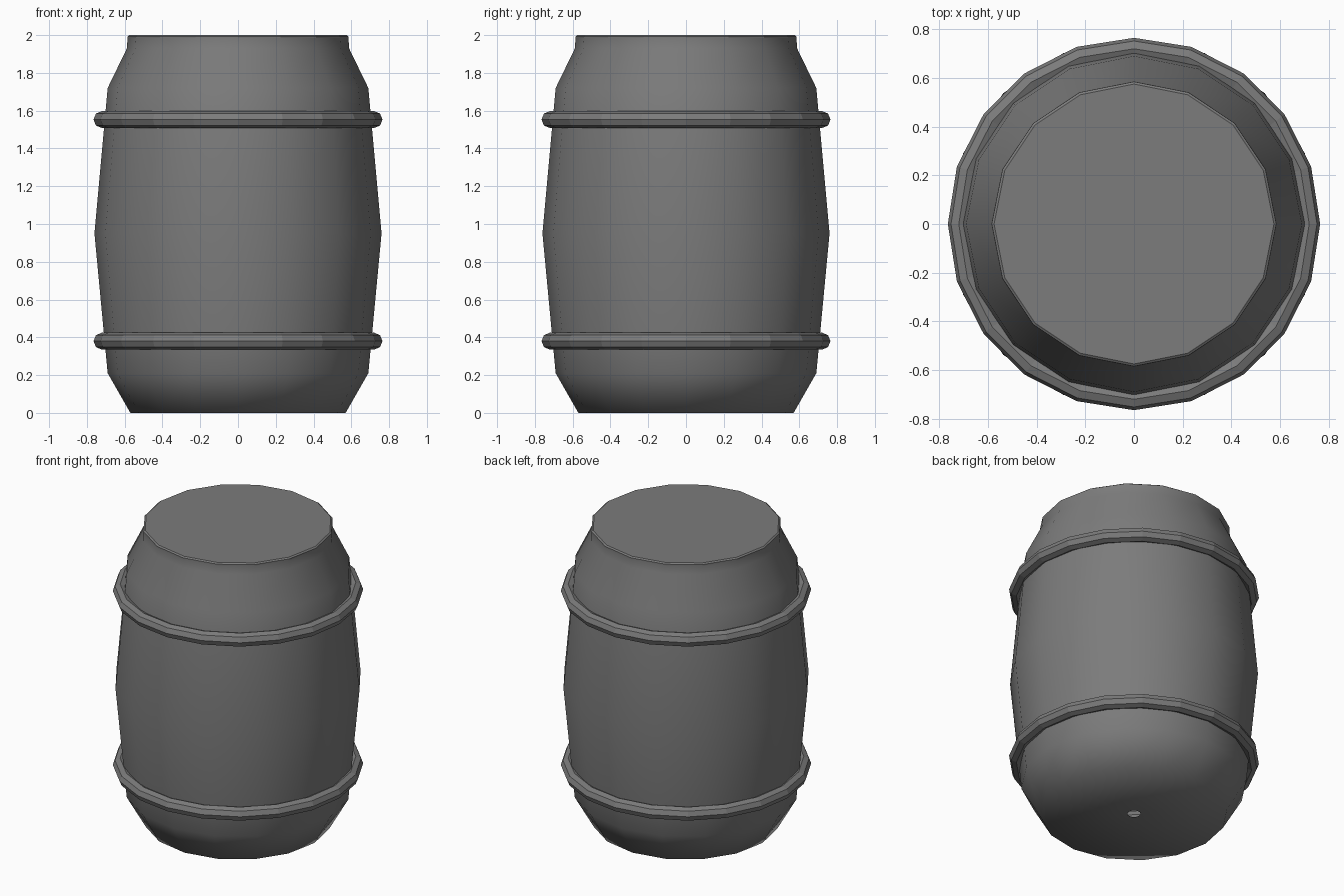
import bpy
import math

cube = bpy.data.objects.get("Cube")
if cube:
    bpy.data.objects.remove(cube, do_unlink=True)

grey = bpy.data.materials.new("dark grey")
grey.use_nodes = True
colour = (0.2, 0.2, 0.2, 1)
grey.diffuse_color = colour
grey.node_tree.nodes["Principled BSDF"].inputs["Base Color"].default_value = colour


def lathe(name, profile, sides, closed=False, cap=False, smooth=False):
    """Spin a (radius, height) profile round z, counter-clockwise profile outward."""
    verts, faces = [], []
    for r, z in profile:
        for i in range(sides):
            a = 2 * math.pi * i / sides
            verts.append((r * math.cos(a), r * math.sin(a), z))
    rows = len(profile)
    for k in range(rows if closed else rows - 1):
        low, high = k * sides, (k + 1) % rows * sides
        for i in range(sides):
            j = (i + 1) % sides
            faces.append((low + i, low + j, high + j, high + i))
    if cap:
        faces.append(tuple(range((rows - 1) * sides, rows * sides)))
    mesh = bpy.data.meshes.new(name)
    mesh.from_pydata(verts, [], faces)
    mesh.polygons.foreach_set("use_smooth", [smooth] * len(faces))
    mesh.materials.append(grey)
    obj = bpy.data.objects.new(name, mesh)
    bpy.context.scene.collection.objects.link(obj)
    return obj


# Bulging body, with a small hole in the middle of its base
lathe("barrel_body",
      [(0.04, 0), (0.57, 0), (0.69, 0.21), (0.71, 0.42), (0.76, 0.95),
       (0.71, 1.5), (0.69, 1.72), (0.588, 1.93), (0.585, 1.985)],
      16, smooth=True)

# Flat lid with a narrow bevelled rim
lathe("lid", [(0.585, 1.985), (0.585, 1.993), (0.575, 2.0)], 16, cap=True)

# Two faceted hoops
for name, height in (("lower_hoop", 0.38), ("upper_hoop", 1.553)):
    section = [(0.72 + 0.045 * math.cos(k * math.pi / 4),
                height + 0.045 * math.sin(k * math.pi / 4)) for k in range(8)]
    lathe(name, section, 20, closed=True)
